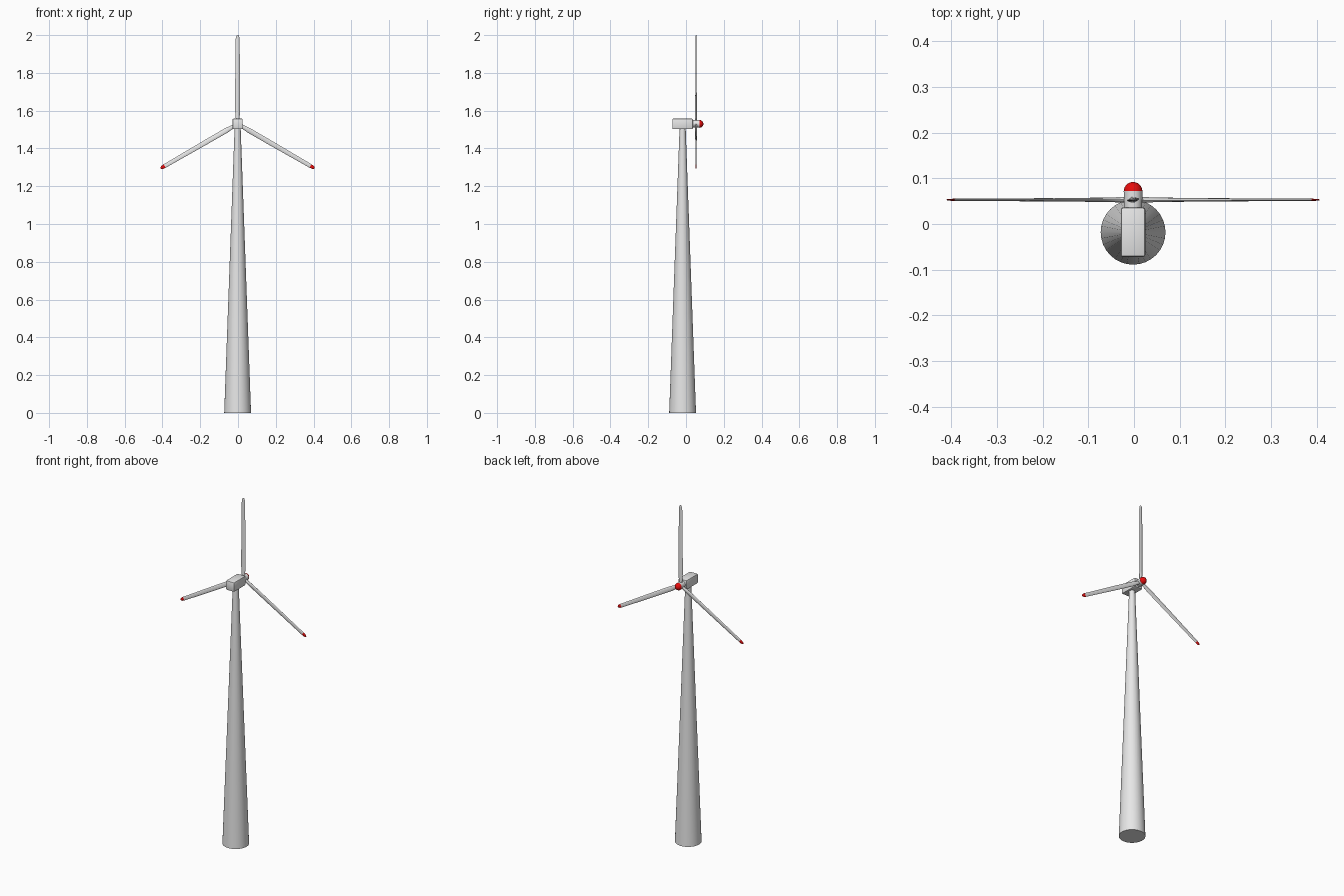
import bpy, bmesh, math
from mathutils import Matrix, Vector

if "Cube" in bpy.data.objects:
    bpy.data.objects.remove(bpy.data.objects["Cube"])

CX, HUB_Z, ROTOR_Y = -0.002, 1.53, 0.053


def material(name, rgb):
    m = bpy.data.materials.new(name)
    m.diffuse_color = (*rgb, 1)
    m.use_nodes = True
    m.node_tree.nodes["Principled BSDF"].inputs["Base Color"].default_value = m.diffuse_color
    return m


GREY = material("light_grey", (0.8, 0.8, 0.8))
RED = material("signal_red", (0.8, 0.004, 0.004))


def finish(name, bm, mats, angle=35):
    bmesh.ops.recalc_face_normals(bm, faces=bm.faces)
    me = bpy.data.meshes.new(name)
    bm.to_mesh(me)
    bm.free()
    ob = bpy.data.objects.new(name, me)
    bpy.context.collection.objects.link(ob)
    for m in mats:
        me.materials.append(m)
    bpy.ops.object.select_all(action='DESELECT')
    ob.select_set(True)
    bpy.context.view_layer.objects.active = ob
    bpy.ops.object.shade_smooth_by_angle(angle=math.radians(angle))
    return ob


def loft(bm, rings):
    """Bridge equal rings of points and cap both ends."""
    vr = [[bm.verts.new(p) for p in r] for r in rings]
    n = len(vr[0])
    for a, b in zip(vr, vr[1:]):
        for i in range(n):
            j = (i + 1) % n
            bm.faces.new((a[i], a[j], b[j], b[i]))
    bm.faces.new(vr[0])
    bm.faces.new(vr[-1])


def ring(rx, ry, z, n, twist=0.0):
    rot = Matrix.Rotation(twist, 3, 'Z')
    return [rot @ Vector((rx * math.cos(2 * math.pi * i / n),
                          ry * math.sin(2 * math.pi * i / n), z)) for i in range(n)]


# Tapered tower
bm = bmesh.new()
loft(bm, [ring(0.071, 0.071, 0, 32), ring(0.016, 0.016, 1.51, 32)])
bmesh.ops.translate(bm, verts=bm.verts, vec=(CX, -0.018, 0))
finish("tower", bm, [GREY])

# Nacelle box with softened edges
bm = bmesh.new()
bmesh.ops.create_cube(bm, size=1, matrix=Matrix.Translation((CX, -0.018, HUB_Z))
                      @ Matrix.Diagonal((0.054, 0.108, 0.055, 1)))
bmesh.ops.bevel(bm, geom=bm.edges[:], offset=0.005, segments=2, profile=0.5,
                affect='EDGES')
finish("nacelle", bm, [GREY])

# Hub barrel and rounded nose, both turned to point along +y
turn = Matrix.Translation((CX, 0, HUB_Z)) @ Matrix.Rotation(-math.pi / 2, 4, 'X')
bm = bmesh.new()
loft(bm, [ring(r, r, y, 32) for r, y in ((0.0195, 0.03), (0.0205, 0.072))])
bm.transform(turn)
finish("hub", bm, [GREY])

bm = bmesh.new()
angles = [math.radians(a) for a in (0, 15, 30, 45, 60, 75, 86)]
loft(bm, [ring(0.0205 * math.cos(a), 0.0205 * math.cos(a),
               0.0715 + 0.0205 * math.sin(a), 32) for a in angles])
bm.transform(turn)
finish("nose_cone", bm, [RED])

# Blades: (radius, half chord, half thickness, twist in degrees)
SECTIONS = [(0.0, 0.009, 0.007, 0), (0.03, 0.010, 0.006, 8), (0.07, 0.0135, 0.0045, 8),
            (0.20, 0.0130, 0.0035, 5), (0.446, 0.0105, 0.0025, 2),
            (0.460, 0.0090, 0.0022, 2), (0.467, 0.0060, 0.0018, 2),
            (0.470, 0.0025, 0.0012, 2)]
for k, label in enumerate(("top", "right", "left")):
    bm = bmesh.new()
    loft(bm, [ring(c, t, r, 12, math.radians(w)) for r, c, t, w in SECTIONS])
    if label != "top":  # only the two lower blades carry red tips
        for f in bm.faces:
            f.material_index = int(f.calc_center_median().z > 0.447)
    bm.transform(Matrix.Translation((CX, ROTOR_Y, HUB_Z))
                 @ Matrix.Rotation(k * 2 * math.pi / 3, 4, 'Y'))
    finish("blade_" + label, bm, [GREY, RED] if label != "top" else [GREY])
